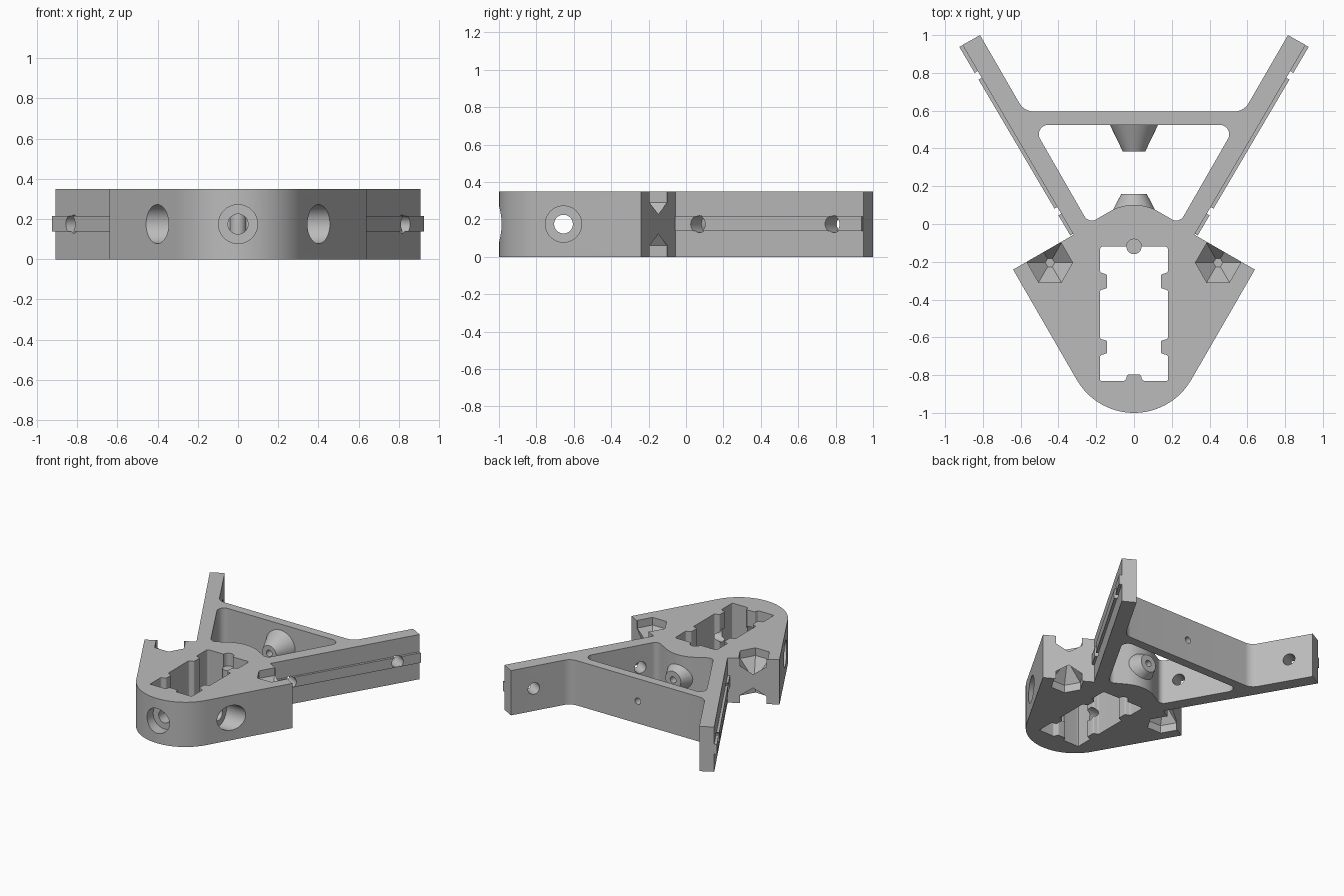
import bpy, bmesh, math
from mathutils import Vector, Matrix

cube = bpy.data.objects.get("Cube")
if cube:
    bpy.data.objects.remove(cube, do_unlink=True)

H = 0.35
MID = H / 2

grey = bpy.data.materials.new("plain_grey")
grey.use_nodes = True
grey.diffuse_color = (0.5, 0.5, 0.5, 1)
grey.node_tree.nodes["Principled BSDF"].inputs["Base Color"].default_value = (0.5, 0.5, 0.5, 1)


def finish(bm, name):
    bmesh.ops.recalc_face_normals(bm, faces=bm.faces)
    mesh = bpy.data.meshes.new(name)
    bm.to_mesh(mesh)
    bm.free()
    mesh.materials.append(grey)
    obj = bpy.data.objects.new(name, mesh)
    bpy.context.collection.objects.link(obj)
    return obj


def mirrored(points):
    """Complete a half outline (x, y, fillet radius) across x = 0."""
    return points + [(-x, y, r) for x, y, r in reversed(points) if x > 0]


def rounded(points):
    """Outline with each corner filleted by its radius."""
    out = []
    for i, (x, y, r) in enumerate(points):
        p = Vector((x, y))
        if r == 0:
            out.append(p)
            continue
        a = (Vector(points[i - 1][:2]) - p).normalized()
        b = (Vector(points[(i + 1) % len(points)][:2]) - p).normalized()
        half = a.angle(b) / 2
        centre = p + (a + b).normalized() * r / math.sin(half)
        u = p + a * r / math.tan(half) - centre
        v = p + b * r / math.tan(half) - centre
        sweep = math.atan2(u.x * v.y - u.y * v.x, u.dot(v))
        steps = max(4, int(abs(sweep) / math.radians(5)))
        out += [centre + Matrix.Rotation(sweep * k / steps, 2) @ u for k in range(steps + 1)]
    return out


def prism(name, points, z0, z1):
    bm = bmesh.new()
    base = bm.faces.new([bm.verts.new((p.x, p.y, z0)) for p in rounded(points)])
    top = bmesh.ops.extrude_face_region(bm, geom=[base])["geom"]
    bmesh.ops.translate(bm, vec=(0, 0, z1 - z0),
                        verts=[g for g in top if isinstance(g, bmesh.types.BMVert)])
    return finish(bm, name)


def turned(name, origin, axis, profile, sides=40):
    """Stack of rings (distance, radius) along an axis."""
    bm = bmesh.new()
    turn = Vector(axis).to_track_quat('Z', 'Y')
    rings = []
    for d, r in profile:
        angles = [math.tau * k / sides for k in range(sides)]
        rings.append([bm.verts.new(Vector(origin) + turn @ Vector(
            (r * math.cos(a), r * math.sin(a), d))) for a in angles])
    for lo, hi in zip(rings, rings[1:]):
        for k in range(sides):
            n = (k + 1) % sides
            bm.faces.new((lo[k], lo[n], hi[n], hi[k]))
    bm.faces.new(rings[0])
    bm.faces.new(rings[-1])
    return finish(bm, name)


def combine(target, tool, operation):
    mod = target.modifiers.new("combine", 'BOOLEAN')
    mod.operation = operation
    mod.solver = 'EXACT'
    mod.object = tool
    bpy.context.view_layer.objects.active = target
    bpy.ops.object.modifier_apply(modifier=mod.name)
    bpy.data.objects.remove(tool, do_unlink=True)


def cut(tool):
    combine(body, tool, 'DIFFERENCE')


def add(tool):
    combine(body, tool, 'UNION')


# Y-shaped plate with rounded nose and two splayed arms
body = prism("bracket_body", mirrored([
    (0, -1.35, 0.35), (0.64, -0.2415, 0), (0.32, -0.057, 0),
    (0.908, 0.948, 0), (0.815, 1.0, 0), (0.581, 0.595, 0.09)]), 0, H)

# triangular window behind the nose
cut(prism("window_cutter", mirrored([
    (0, 0.14, 0.25), (0.24, 0.002, 0.045), (0.54, 0.525, 0.05)]), -0.1, H + 0.1))

# rectangular slot with guide tabs on its walls
t = 0.012
cut(prism("slot_cutter", mirrored([
    (0.035, -0.797, t), (0.045, -0.83, t), (0.18, -0.83, 0.006),
    (0.18, -0.695, t), (0.142, -0.685, t), (0.142, -0.618, t), (0.18, -0.608, t),
    (0.18, -0.35, t), (0.142, -0.34, t), (0.142, -0.268, t), (0.18, -0.255, t),
    (0.18, -0.12, 0.015)]), -0.1, H + 0.1))

# facing conical bosses inside the window
add(turned("rear_boss", (0, 0.54, MID), (0, -1, 0), [(0, 0.135), (0.155, 0.06)]))
add(turned("front_boss", (0, 0.03, MID), (0, 1, 0), [(0, 0.135), (0.13, 0.067)]))

# round stop at the back of the slot, with pockets above and below
for z0, z1 in ((0.25, H + 0.1), (-0.1, 0.1)):
    cut(turned("stop_pocket", (0, -0.12, 0), (0, 0, 1), [(z0, 0.04), (z1, 0.04)], 24))
add(turned("slot_stop", (0, -0.12, 0), (0, 0, 1), [(0.1, 0.04), (0.25, 0.04)], 24))

# screw holes along the centre line
cut(turned("boss_hole", (0, -0.07, MID), (0, 1, 0), [(0, 0.025), (0.8, 0.025)], 24))
cut(turned("nose_hole", (0, -1.1, MID), (0, 1, 0),
           [(0, 0.097), (0.19, 0.097), (0.19, 0.05), (0.4, 0.05)]))

for s in (1, -1):
    # rail along the outside of each arm
    add(prism("arm_rail", [(s * 0.3, -0.04, 0), (s * 0.338, -0.06, 0),
                           (s * 0.925, 0.938, 0), (s * 0.885, 0.957, 0)], 0.137, 0.215))
    # cross holes through each arm
    for x, y in ((0.4, 0.07), (0.82, 0.79)):
        out = Vector((s * math.cos(math.pi / 6), -0.5, 0))
        cut(turned("arm_hole", Vector((s * x, y, MID)) + out * 0.1, -out,
                   [(0, 0.045), (0.32, 0.045)], 28))
    # counterbored side holes into the slot
    cut(turned("side_hole", (s * 0.6, -0.655, MID), (-s, 0, 0),
               [(0, 0.097), (0.31, 0.097), (0.31, 0.05), (0.5, 0.05)]))
    # tapered hexagonal pockets on both flat sides of each shoulder
    for base, up in ((0, 1), (H, -1)):
        cut(turned("hex_pocket", (s * 0.445, -0.205, base), (0, 0, 1),
                   [(-0.05 * up, 0.12), (0.06 * up, 0.12), (0.168 * up, 0.025)], 6))

bpy.ops.object.select_all(action='DESELECT')
body.select_set(True)
bpy.context.view_layer.objects.active = body
bpy.ops.object.shade_smooth_by_angle(angle=math.radians(25))
